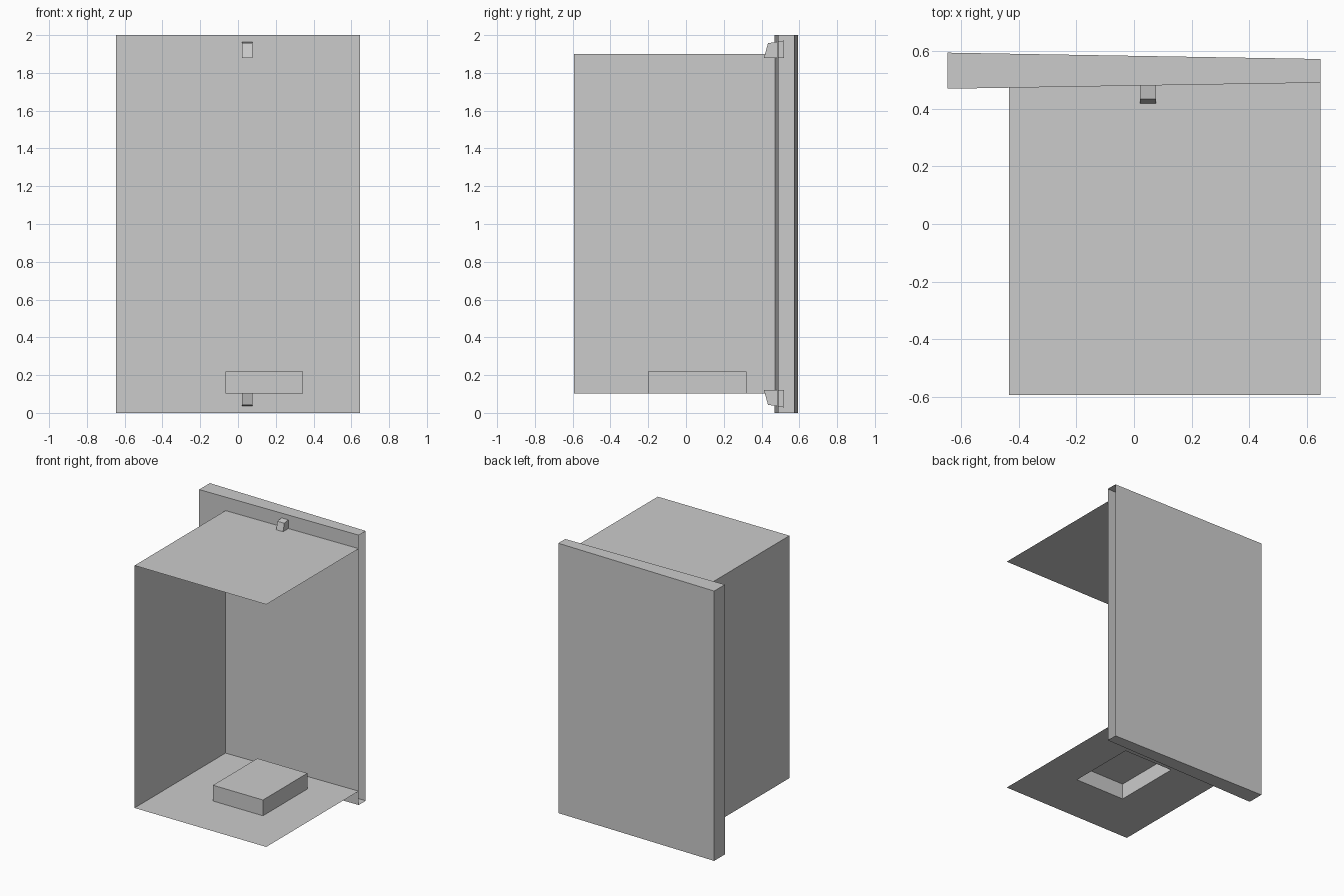
import bpy, bmesh

if "Cube" in bpy.data.objects:
    bpy.data.objects.remove(bpy.data.objects["Cube"])


def make(name, build):
    bm = bmesh.new()
    build(bm)
    mesh = bpy.data.meshes.new(name)
    bm.to_mesh(mesh)
    bm.free()
    obj = bpy.data.objects.new(name, mesh)
    bpy.context.collection.objects.link(obj)
    return obj


def prism(bm, base, offset):
    """Extrude a closed outline along an offset; returns the bmesh faces."""
    n = len(base)
    a = [bm.verts.new(p) for p in base]
    b = [bm.verts.new([c + d for c, d in zip(p, offset)]) for p in base]
    bm.faces.new(a)
    bm.faces.new(b)
    for i in range(n):
        j = (i + 1) % n
        bm.faces.new((a[i], a[j], b[j], b[i]))
    bmesh.ops.recalc_face_normals(bm, faces=bm.faces)


def drop_faces(bm, test):
    bmesh.ops.delete(bm, geom=[f for f in bm.faces if test(f)], context='FACES_ONLY')


LEFT, RIGHT, FRONT = -0.433, 0.647, -0.593
X0, X1, Y0, Y1 = -0.065, 0.345, -0.2, 0.32      # raised block footprint
LOW, HIGH = 0.103, 1.9


def back_y(x):
    """Front surface of the tapered panel."""
    return 0.469 + (x + 0.647) / 1.294 * 0.021


# Tapered panel, hollow and open at its right end
def panel(bm):
    prism(bm, [(-0.647, 0.469, 0), (0.647, 0.49, 0),
               (0.647, 0.572, 0), (-0.647, 0.594, 0)], (0, 0, 2))
    drop_faces(bm, lambda f: f.normal.x > 0.9)


make("back_panel", panel)


# Thin three-sided shell: roof, left wall and floor
def shell(bm):
    def quad(*pts):
        bm.faces.new([bm.verts.new(p) for p in pts])

    quad((LEFT, FRONT, HIGH), (RIGHT, FRONT, HIGH),
         (RIGHT, back_y(RIGHT), HIGH), (LEFT, back_y(LEFT), HIGH))
    quad((LEFT, FRONT, LOW), (LEFT, FRONT, HIGH),
         (LEFT, back_y(LEFT), HIGH), (LEFT, back_y(LEFT), LOW))
    # floor ring around the block opening
    outer = [(LEFT, FRONT, LOW), (RIGHT, FRONT, LOW),
             (RIGHT, back_y(RIGHT), LOW), (LEFT, back_y(LEFT), LOW)]
    inner = [(X0, Y0, LOW), (X1, Y0, LOW), (X1, Y1, LOW), (X0, Y1, LOW)]
    for i in range(4):
        j = (i + 1) % 4
        quad(outer[i], outer[j], inner[j], inner[i])
    bmesh.ops.remove_doubles(bm, verts=bm.verts, dist=1e-4)
    # join the coplanar floor strips without the diagonal seams showing
    bmesh.ops.recalc_face_normals(bm, faces=bm.faces)


make("open_shell", shell)


# Raised block, open underneath
def block(bm):
    prism(bm, [(X0, Y0, LOW), (X1, Y0, LOW), (X1, Y1, LOW), (X0, Y1, LOW)],
          (0, 0, 0.117))
    drop_faces(bm, lambda f: f.normal.z < -0.9)


make("raised_block", block)

# Wedge lugs above and below the shell, mirrored about mid-height
PROFILE = [(0.413, 0.88), (0.434, 0.957), (0.52, 0.971), (0.52, 0.88)]
for name, side in (("upper_lug", 1), ("lower_lug", -1)):
    make(name, lambda bm: prism(
        bm, [(0.02, y, 1 + side * z) for y, z in PROFILE], (0.056, 0, 0)))
